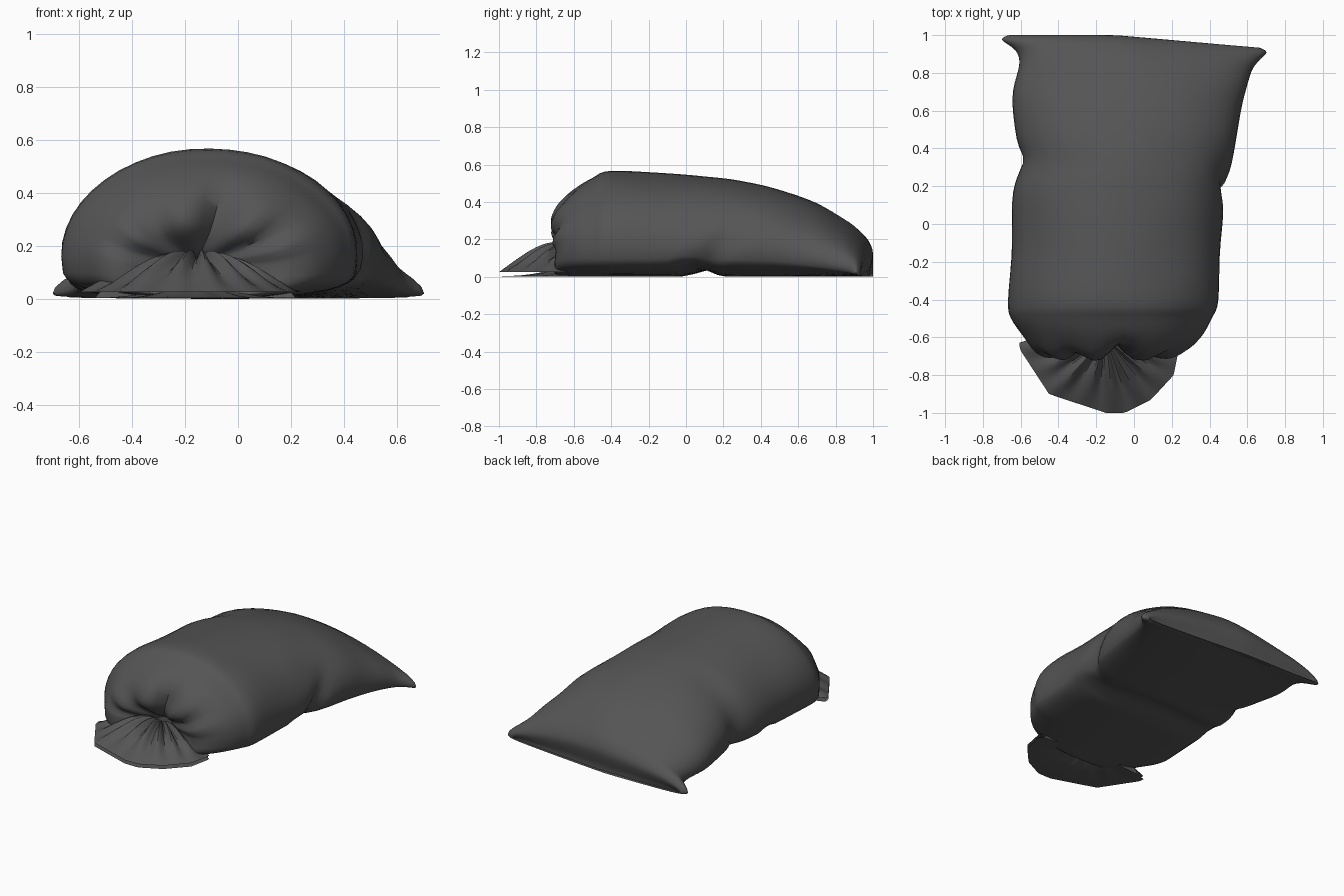
import bpy, bmesh, math
from mathutils import Vector, noise

if "Cube" in bpy.data.objects:
    bpy.data.objects.remove(bpy.data.objects["Cube"])

mat = bpy.data.materials.new("dark grey plastic")
mat.diffuse_color = (0.09, 0.09, 0.09, 1)
mat.use_nodes = True
mat.node_tree.nodes["Principled BSDF"].inputs["Base Color"].default_value = mat.diffuse_color


def spow(v, p):
    return math.copysign(abs(v) ** p, v)


def gauss(v, width):
    return math.exp(-(v / width) ** 2)


def loft(name, rings, cap_start, cap_end, angle):
    """Skin closed rings of points into one smooth object."""
    bm = bmesh.new()
    vr = [[bm.verts.new(p) for p in r] for r in rings]
    n = len(vr[0])
    for a, b in zip(vr, vr[1:]):
        for i in range(n):
            j = (i + 1) % n
            bm.faces.new((a[i], a[j], b[j], b[i]))
    if cap_start:
        bm.faces.new(vr[0])
    if cap_end:
        bm.faces.new(vr[-1])
    bmesh.ops.recalc_face_normals(bm, faces=bm.faces[:])
    me = bpy.data.meshes.new(name)
    bm.to_mesh(me)
    bm.free()
    me.materials.append(mat)
    ob = bpy.data.objects.new(name, me)
    bpy.context.collection.objects.link(ob)
    bpy.ops.object.select_all(action='DESELECT')
    ob.select_set(True)
    bpy.context.view_layer.objects.active = ob
    bpy.ops.object.shade_smooth_by_angle(angle=math.radians(angle))
    return ob


def catmull(a, b, c, d, t):
    return [0.5 * (2 * q + (r - p) * t + (2 * p - 5 * q + 4 * r - s) * t * t
                   + (3 * q - p - 3 * r + s) * t ** 3) for p, q, r, s in zip(a, b, c, d)]


# Filled bag: y, left x, right x, top z, z of widest line, pointedness, bottom z
stations = [
    (-.56, -.19, -.11, .15, .12, 1, .08),
    (-.63, -.28, -.02, .20, .12, 1, .05),
    (-.70, -.42, .14, .28, .13, 1, .012),
    (-.68, -.51, .26, .38, .15, 1, 0),
    (-.60, -.58, .35, .47, .16, 1, 0),
    (-.50, -.65, .41, .53, .16, 1, 0),
    (-.40, -.665, .45, .565, .16, 1, 0),
    (-.10, -.65, .46, .55, .16, 1, 0),
    (.17, -.635, .48, .53, .16, 1, 0),
    (.32, -.605, .51, .505, .15, 1, 0),
    (.50, -.63, .55, .465, .14, 1, 0),
    (.70, -.645, .58, .395, .10, 1, 0),
    (.85, -.61, .62, .31, .06, 1.2, 0),
    (.92, -.63, .66, .26, .04, 1.4, 0),
    (.975, -.70, .70, .20, .02, 1.5, 0),
    (1.0, -.66, .66, .13, .02, 1.5, 0),
    (.98, -.65, .65, .03, .01, 1.4, 0)]
SEG, SUB = 48, 4
rings = []
last = len(stations) - 1
for k in range(last * SUB + 1):
    i, t = min(k // SUB, last - 1), 0
    t = k / SUB - i
    pick = [stations[max(0, min(last, i + o))] for o in (-1, 0, 1, 2)]
    y0, xl, xr, h, zs, p, zb = catmull(*pick, t)
    c, w = (xl + xr) / 2, (xr - xl) / 2
    s = k / SUB
    fold = gauss(s - 2.2, 1.3)            # gathered folds near the neck
    ring = []
    for m in range(SEG):
        a = 2 * math.pi * m / SEG
        ca, sa = math.cos(a), math.sin(a)
        x = c + w * spow(ca, p)
        z = zs + (h - zs) * sa if sa >= 0 else zs - (zs - zb) * abs(sa) ** .45
        y = y0
        # radial folds and one deep crease above the neck
        up = max(0, min(1, sa + .3))
        y += fold * up * .022 * math.cos(9 * a + .8 * math.sin(2 * a))
        y += fold * .05 * gauss(a - 1.42, .14)
        z -= fold * .02 * gauss(a - 1.42, .14)
        # side creases running diagonally up from the floor
        if z < .36:
            low = 1 - max(0, z) / .36
            if ca > 0:
                x -= .07 * low * ca * gauss(y - .07 - .7 * z, .06)
            else:
                x -= .03 * low * ca * gauss(y - .33 - .1 * z, .05)
        # crease across the underside
        if sa < 0:
            z += .035 * abs(sa) ** .3 * gauss(y - .1 + .1 * ca * ca, .06)
        # slanted far seam
        if y > .5:
            y -= .07 * max(0, x + .1) / .8 * (y - .5) / .5
        # gentle dents
        d = noise.noise(Vector((x * 4, y * 4, z * 4))) * .01
        x += d * ca
        z += d * max(0, sa) * .5
        ring.append((x, min(y, 1.0), max(z, 0)))
    rings.append(ring)
loft("filled_bag", rings, True, True, 50)

# Gathered mouth: flattened pleated skirt spreading from the neck
rim = [(-.52, -.60), (-.61, -.63), (-.60, -.67), (-.45, -.90), (-.15, -1.0),
       (-.05, -1.0), (.09, -.93), (.21, -.80), (.24, -.65), (.20, -.62)]
rim = [Vector(q) for q in rim]
lens = [(b - a).length for a, b in zip(rim, rim[1:])]


def rim_point(u):
    d = u * sum(lens)
    for a, b, l in zip(rim, rim[1:], lens):
        if d <= l:
            return a.lerp(b, d / l)
        d -= l
    return rim[-1]


neck = Vector((-.15, -.60))
COLS, ROWS = 60, 9
rings = []
for r in range(ROWS + 1):
    f = .1 + .9 * r / ROWS
    top, under = [], []
    for m in range(COLS + 1):
        u = m / COLS
        q = neck + (rim_point(u) - neck) * f
        mid = math.sin(math.pi * u) ** .5 if 0 < u < 1 else 0
        bump = .08 * math.sin(math.pi * f ** .6) * (.35 + .65 * mid)
        pleat = .022 * math.sin(math.pi * f ** .8) * math.cos(18 * math.pi * u + math.sin(7 * u))
        z = .11 * (1 - f) + .025 * f + bump + pleat
        top.append((q.x, q.y, max(.015, z)))
        if 0 < m < COLS:
            wave = .008 * (1 + math.cos(14 * math.pi * u)) * f
            under.append((q.x, q.y, .002 + .1 * (1 - f) ** 3 + wave * (1 - f)))
    rings.append(top + under[::-1])
loft("gathered_mouth", rings, True, False, 40)
